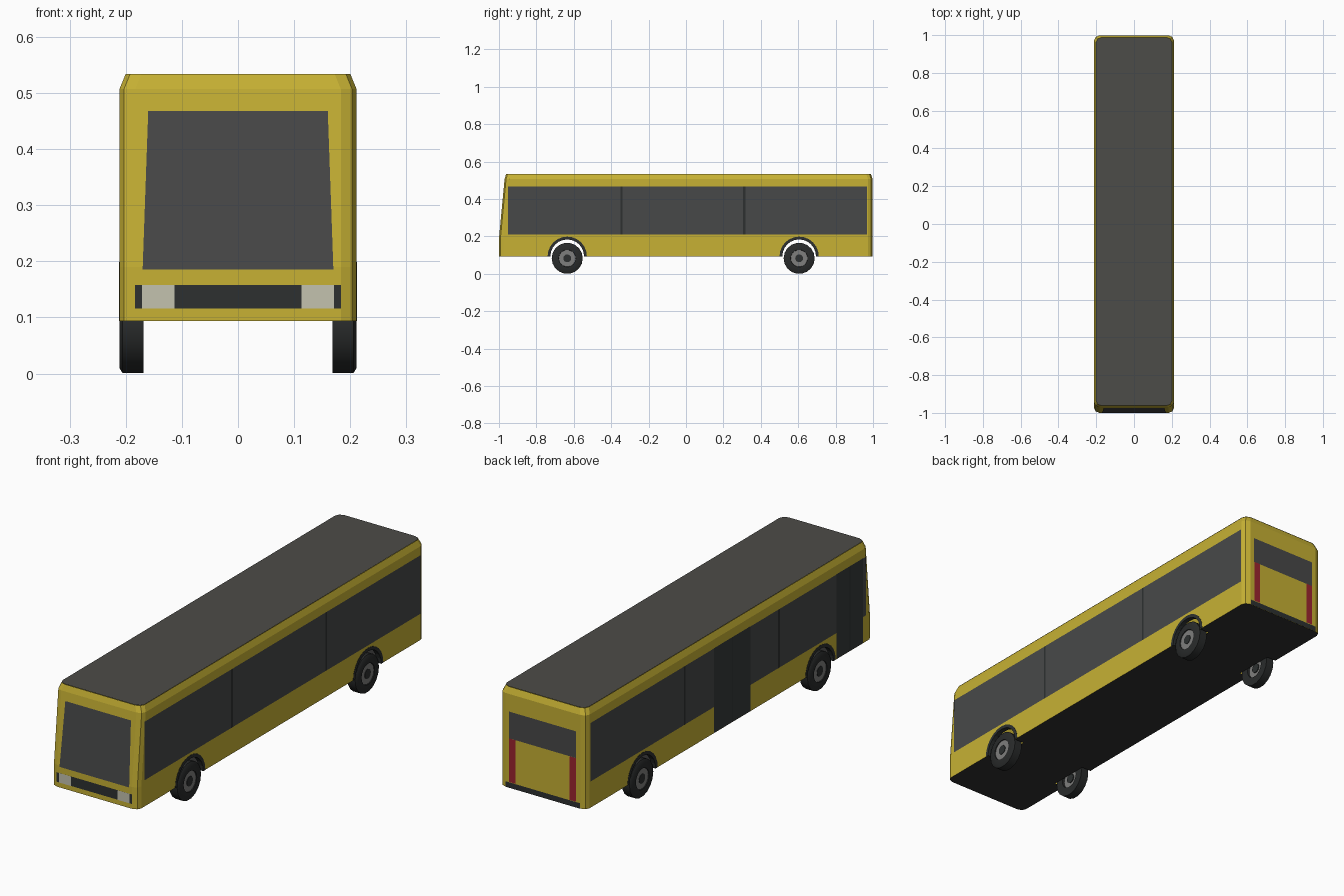
import bpy, bmesh, math
from mathutils import Vector

if "Cube" in bpy.data.objects:
    bpy.data.objects.remove(bpy.data.objects["Cube"])

Z0, W = 0.094, 0.2112          # skirt height, half width
AXLES = (-0.635, 0.605)
ARCH_R, WHEEL_R = 0.09, 0.083


def mat(name, r, g, b):
    m = bpy.data.materials.new(name)
    m.diffuse_color = (r, g, b, 1)
    m.use_nodes = True
    m.node_tree.nodes["Principled BSDF"].inputs["Base Color"].default_value = m.diffuse_color
    return m


YELLOW = mat("yellow_paint", 0.57, 0.44, 0.034)
GLASS = mat("dark_glass", 0.064, 0.066, 0.066)
DOOR = mat("door_glass", 0.038, 0.043, 0.043)
ROOF = mat("roof_grey", 0.073, 0.072, 0.065)
TRIM = mat("dark_trim", 0.026, 0.03, 0.03)
BLACK = mat("underside_black", 0.03, 0.03, 0.03)
TYRE = mat("tyre_black", 0.022, 0.024, 0.024)
RIM = mat("rim_grey", 0.21, 0.21, 0.205)
LAMP = mat("headlight", 0.55, 0.54, 0.43)
RED = mat("tail_light", 0.33, 0.018, 0.028)


def finish(name, bm, material, smooth=None):
    bmesh.ops.recalc_face_normals(bm, faces=bm.faces)
    me = bpy.data.meshes.new(name)
    bm.to_mesh(me)
    bm.free()
    me.materials.append(material)
    ob = bpy.data.objects.new(name, me)
    bpy.context.collection.objects.link(ob)
    if smooth:
        bpy.context.view_layer.objects.active = ob
        ob.select_set(True)
        bpy.ops.object.shade_smooth_by_angle(angle=math.radians(smooth))
        ob.select_set(False)
    return ob


def sheet(name, pts, material, facing):
    """Single flat panel, turned to face the given direction."""
    bm = bmesh.new()
    f = bm.faces.new([bm.verts.new(p) for p in pts])
    f.normal_update()
    if f.normal.dot(Vector(facing)) < 0:
        f.normal_flip()
    me = bpy.data.meshes.new(name)
    bm.to_mesh(me)
    bm.free()
    me.materials.append(material)
    bpy.context.collection.objects.link(bpy.data.objects.new(name, me))


def outline(w, yf, yb):
    """Rounded rectangle, anticlockwise from the front right corner."""
    right = [(w - 0.028, yf), (w - 0.008, yf + 0.008), (w, yf + 0.025),
             (w, yb - 0.025), (w - 0.008, yb - 0.008), (w - 0.028, yb)]
    return right + [(-x, y) for x, y in reversed(right)]


def front_y(z):
    return -1 + max(0, z - 0.19) * 0.095


# Body shell: stacked outlines, with wheel arches cut out of the skirt
bm = bmesh.new()
rings = []
for z, w, yf, yb in ((Z0, W, -1, 0.998), (0.19, W, -1, 0.998),
                     (0.507, W, front_y(0.507), 0.998),
                     (0.534, W - 0.011, -0.962, 0.988)):
    rings.append([bm.verts.new((x, y, z)) for x, y in outline(w, yf, yb)])
for k, (lo, hi) in enumerate(zip(rings, rings[1:])):
    for i in range(12):
        j = (i + 1) % 12
        if k == 0 and i in (2, 8):
            x = lo[i].co.x
            arch = [bm.verts.new((x, yc - ARCH_R * math.cos(math.pi * t / 12),
                                  Z0 + ARCH_R * math.sin(math.pi * t / 12)))
                    for yc in AXLES for t in range(13)]
            if i == 8:
                arch.reverse()
            bm.faces.new([lo[i]] + arch + [lo[j], hi[j], hi[i]])
        else:
            bm.faces.new((lo[i], lo[j], hi[j], hi[i]))
finish("body_shell", bm, YELLOW)

# Roof and notched floor
sheet("roof_panel", [(x, y, 0.535) for x, y in outline(W - 0.011, -0.962, 0.988)],
      ROOF, (0, 0, 1))
corners = outline(W, -1, 0.998)[:6]
notches = [p for yc in AXLES for p in ((W, yc - ARCH_R), (0.165, yc - ARCH_R),
                                       (0.165, yc + ARCH_R), (W, yc + ARCH_R))]
half = corners[:3] + notches + corners[3:]
sheet("floor_panel", [(x, y, Z0) for x, y in half + [(-x, y) for x, y in reversed(half)]],
      BLACK, (0, 0, -1))


# Side glazing, pillars and doors
def side_panel(name, s, y0, y1, z0, z1, material, off=0.0008):
    x = s * (W + off)
    sheet(name, [(x, y0, z0), (x, y1, z0), (x, y1, z1), (x, y0, z1)], material, (s, 0, 0))


for s, side in ((1, "right"), (-1, "left")):
    side_panel(side + "_windows", s, -0.953, 0.968, 0.21, 0.468, GLASS)
    for y in (-0.345, 0.312):
        side_panel(side + "_window_pillar", s, y - 0.006, y + 0.006, 0.21, 0.468, TRIM, 0.0014)
for name, y0, y1 in (("front_door", -0.93, -0.745), ("middle_door", -0.145, 0.11)):
    side_panel(name, -1, y0, y1, Z0 + 0.002, 0.47, DOOR, 0.0018)
    mid = (y0 + y1) / 2
    side_panel(name + "_seam", -1, mid - 0.003, mid + 0.003, Z0 + 0.002, 0.47, TRIM, 0.0024)


# Front and rear fittings
def end_panel(name, x0, x1, z0, z1, material, s, off=0.0012, taper=0):
    y = (lambda z: front_y(z) - off) if s < 0 else (lambda z: 0.998 + off)
    sheet(name, [(x0, y(z0), z0), (x1, y(z0), z0),
                 (x1 - taper, y(z1), z1), (x0 + taper, y(z1), z1)], material, (0, s, 0))


end_panel("windscreen", -0.17, 0.17, 0.185, 0.468, GLASS, -1, taper=0.01)
end_panel("front_grille", -0.184, 0.184, 0.116, 0.158, TRIM, -1)
end_panel("rear_window", -0.163, 0.163, 0.312, 0.43, GLASS, 1)
end_panel("rear_bumper", -0.182, 0.182, Z0, 0.118, TRIM, 1)
for s in (-1, 1):
    a, b = sorted((s * 0.113, s * 0.171))
    end_panel("headlight", a, b, 0.116, 0.158, LAMP, -1, 0.002)
    a, b = sorted((s * 0.132, s * 0.163))
    end_panel("tail_light", a, b, 0.12, 0.312, RED, 1, 0.002)


# Wheels and arch trims
def lathe(name, profile, s, yc, material, closed=False, n=18):
    """Turn (radius, x) points around the axle."""
    bm = bmesh.new()
    loops = [[bm.verts.new((s * x, yc + r * math.cos(2 * math.pi * i / n),
                            WHEEL_R + r * math.sin(2 * math.pi * i / n)))
              for i in range(n)] for r, x in profile]
    for a, b in zip(loops, loops[1:] + loops[:1] if closed else loops[1:]):
        for i in range(n):
            j = (i + 1) % n
            bm.faces.new((a[i], a[j], b[j], b[i]))
    if not closed:
        bm.faces.new(loops[0])
        bm.faces.new(loops[-1])
    finish(name, bm, material, 35)


def arch_trim(name, s, yc):
    bm = bmesh.new()
    rows = []
    for t in range(13):
        a = math.pi * t / 12
        rows.append([bm.verts.new((s * x, yc + r * math.cos(a), Z0 + r * math.sin(a)))
                     for r, x in ((ARCH_R, 0.19), (ARCH_R, 0.2122),
                                  (0.105, 0.2122), (0.105, 0.2105))])
    for a, b in zip(rows, rows[1:]):
        for i in range(3):
            bm.faces.new((a[i], a[i + 1], b[i + 1], b[i]))
    finish(name, bm, TRIM)


for s in (-1, 1):
    for yc, end in zip(AXLES, ("front", "rear")):
        lathe(end + "_tyre", [(0.044, 0.205), (0.046, 0.2115), (0.074, 0.2115), (WHEEL_R, 0.206),
                              (WHEEL_R, 0.168), (0.045, 0.168)], s, yc, TYRE, closed=True)
        lathe(end + "_rim", [(0.0455, 0.178), (0.0455, 0.208)], s, yc, RIM)
        lathe(end + "_hub", [(0.021, 0.174), (0.021, 0.21)], s, yc, TRIM)
        arch_trim(end + "_arch_trim", s, yc)
